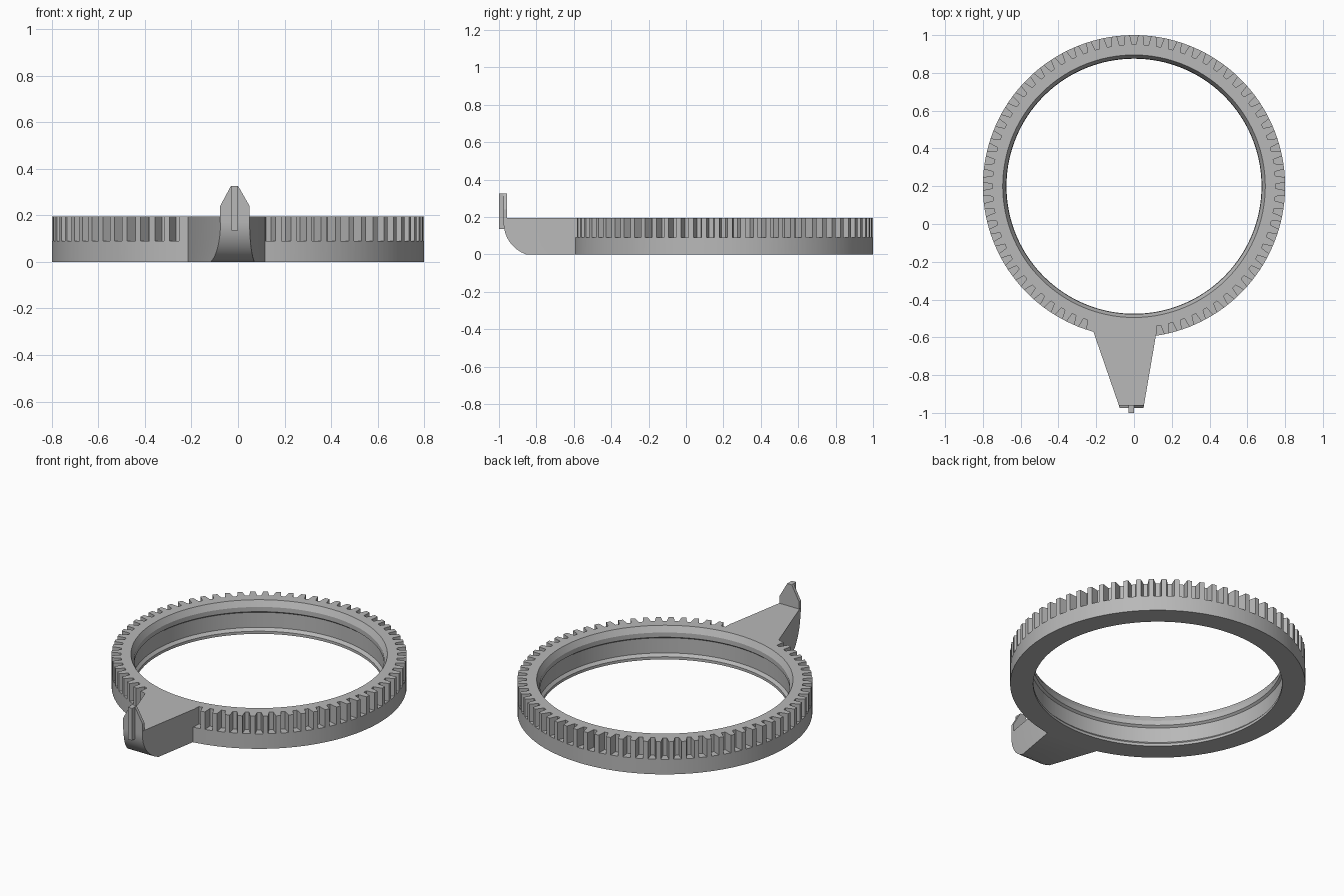
import bpy, bmesh, math

if "Cube" in bpy.data.objects:
    bpy.data.objects.remove(bpy.data.objects["Cube"])

CY = 0.2          # ring centre along y
TOP = 0.195
TEETH = 72

grey = bpy.data.materials.new("plain grey")
grey.diffuse_color = (0.48, 0.48, 0.48, 1)
grey.use_nodes = True
grey.node_tree.nodes["Principled BSDF"].inputs["Base Color"].default_value = grey.diffuse_color


def finish(name, bm):
    bmesh.ops.remove_doubles(bm, verts=bm.verts, dist=1e-5)
    bmesh.ops.recalc_face_normals(bm, faces=bm.faces)
    me = bpy.data.meshes.new(name)
    bm.to_mesh(me)
    bm.free()
    ob = bpy.data.objects.new(name, me)
    bpy.context.collection.objects.link(ob)
    me.materials.append(grey)
    bpy.ops.object.select_all(action='DESELECT')
    ob.select_set(True)
    bpy.context.view_layer.objects.active = ob
    bpy.ops.object.shade_smooth_by_angle(angle=math.radians(25))
    return ob


def bridge(bm, a, b):
    n = len(a)
    for i in range(n):
        j = (i + 1) % n
        vs = []
        for v in (a[i], a[j], b[j], b[i]):
            if all((v.co - w.co).length > 1e-5 for w in vs):
                vs.append(v)
        if len(vs) > 2:
            bm.faces.new(vs)


def loft(name, loops):
    """Closed solid from stacked outlines of equal length."""
    bm = bmesh.new()
    rings = [[bm.verts.new(p) for p in lp] for lp in loops]
    for a, b in zip(rings, rings[1:]):
        bridge(bm, a, b)
    bm.faces.new(rings[0])
    bm.faces.new(rings[-1])
    return finish(name, bm)


# Toothed ring: section swept round, outer upper radius drops in each gap
inner = [(0.695, TOP), (0.677, 0.16), (0.677, 0.132), (0.69, 0.122),
         (0.69, 0.032), (0.675, 0.016), (0.675, 0.0)]
bm = bmesh.new()
sections = []
step = 2 * math.pi / TEETH
for t in range(TEETH):
    mid = math.pi / 2 + t * step
    x = 0.8 * math.cos(mid)
    plain = math.sin(mid) < 0 and -0.21 < x < 0.13
    for off, root in ((-0.31, False), (-0.17, True), (0.17, True), (0.31, False)):
        a = mid + off * step
        r = 0.75 if root and not plain else 0.8
        prof = [(0.8, 0), (0.8, 0.09), (r, 0.09), (r, TOP)] + inner
        sections.append([bm.verts.new((q * math.cos(a), CY + q * math.sin(a), z))
                         for q, z in prof])
for i, s in enumerate(sections):
    bridge(bm, s, sections[(i + 1) % len(sections)])
finish("toothed_ring", bm)


# Tapered pointer arm with a rounded underside at its tip
def left_x(y):
    return -0.215 + (-0.57 - y) * 0.14 / 0.405


def right_x(y):
    return 0.115 - (-0.595 - y) * 0.065 / 0.38


levels = [TOP * i / 16 for i in range(17)]
loops = []
for z in levels:
    y = -0.795 - math.sqrt(0.18 ** 2 - (0.17 - min(z, 0.17)) ** 2)
    lp = [(left_x(y), y, z), (right_x(y), y, z), (0.115, -0.595, z)]
    for k in range(9):                       # back edge follows the ring
        bx = 0.115 - 0.33 * k / 8
        lp.append((bx, CY - math.sqrt(0.74 ** 2 - bx ** 2), z))
    lp.append((-0.215, -0.57, z))
    loops.append(lp)
loft("pointer_arm", loops)

# Upright pointed tab at the tip of the arm
tab = [(-0.077, 0.17), (0.05, 0.17), (0.05, 0.24), (0.0, 0.327),
       (-0.03, 0.327), (-0.077, 0.24)]
loft("pointer_tab", [[(x, y, z) for x, z in tab] for y in (-0.975, -0.957)])

# Narrow marker rib on the front of the tab
rib = [(-0.028, 0.135), (0.0, 0.135), (0.0, 0.327), (-0.028, 0.327)]
loft("marker_rib", [[(x, y, z) for x, z in rib] for y in (-1.0, -0.96)])
